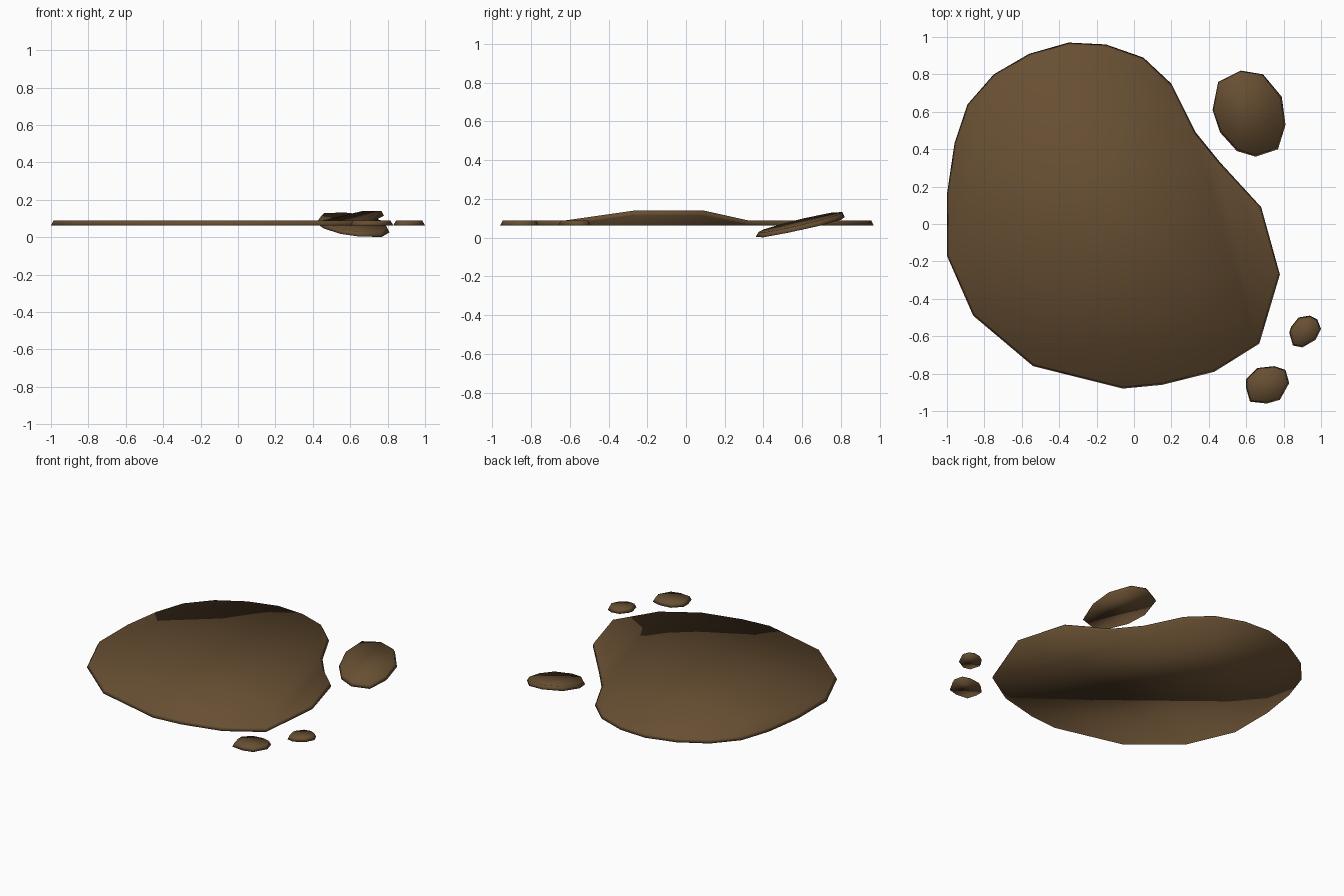
import bpy
import bmesh
from mathutils import Vector

cube = bpy.data.objects.get("Cube")
if cube:
    bpy.data.objects.remove(cube, do_unlink=True)

BASE = 0.062       # underside height of the level patches
THICKNESS = 0.026
BEVEL = 0.014      # how far the upper rim is drawn in


def make_material(name, colour):
    material = bpy.data.materials.new(name)
    material.use_nodes = True
    material.diffuse_color = colour
    shader = material.node_tree.nodes["Principled BSDF"]
    shader.inputs["Base Color"].default_value = colour
    shader.inputs["Roughness"].default_value = 0.9
    return material


mud = make_material("mud brown", (0.135, 0.077, 0.032, 1.0))


def level(x, y):
    return BASE


def make_patch(name, outline, height=level, fold=None):
    """Thin slab over an outline; fold is a pair of rim points joined by a crease."""
    bm = bmesh.new()
    points = [Vector(p) for p in outline]
    centre = sum(points, Vector((0, 0))) / len(points)

    # lower rim at full size, upper rim slightly drawn in
    lower, upper = [], []
    for p in points:
        z = height(p.x, p.y)
        q = p - (p - centre).normalized() * BEVEL
        lower.append(bm.verts.new((p.x, p.y, z)))
        upper.append(bm.verts.new((q.x, q.y, z + THICKNESS)))

    # side wall
    count = len(points)
    for i in range(count):
        j = (i + 1) % count
        bm.faces.new((lower[i], lower[j], upper[j], upper[i]))

    # caps, creased where the flap begins
    for ring in (lower, upper):
        cap = bm.faces.new(ring)
        if fold:
            bmesh.utils.face_split(cap, ring[fold[0]], ring[fold[1]])

    bmesh.ops.recalc_face_normals(bm, faces=bm.faces[:])
    for face in bm.faces:
        face.smooth = True

    mesh = bpy.data.meshes.new(name)
    bm.to_mesh(mesh)
    bm.free()
    mesh.materials.append(mud)
    patch = bpy.data.objects.new(name, mesh)
    bpy.context.scene.collection.objects.link(patch)
    return patch


# Main puddle, with two rim points on its +x side lifted into a flap
main_outline = [
    (-.06, -.88), (.15, -.86), (.43, -.79), (.67, -.64), (.78, -.27),
    (.68, .09), (.46, .33), (.33, .49), (.2, .75), (.05, .89),
    (-.15, .96), (-.35, .97), (-.56, .91), (-.75, .8), (-.89, .64),
    (-.96, .43), (-1, .16), (-1, -.17), (-.86, -.49), (-.54, -.76),
]


def lifted_edge(x, y):
    return BASE + (0.052 if x > 0.6 and y > -0.5 else 0)


make_patch("main_puddle", main_outline, lifted_edge, fold=(3, 6))

# Tilted patch at the back
tilted_outline = [
    (.45, .76), (.57, .82), (.69, .8), (.79, .68), (.81, .53),
    (.77, .4), (.65, .36), (.55, .39), (.46, .49), (.42, .61),
]


def slope(x, y):
    return 0.003 + 0.21 * (y - 0.36) - 0.08 * (x - 0.65)


make_patch("tilted_patch", tilted_outline, slope)

# Two small splashes at the front
make_patch("front_splash", [
    (.6, -.88), (.62, -.95), (.71, -.96), (.78, -.94), (.83, -.85),
    (.81, -.78), (.75, -.76), (.66, -.77), (.6, -.83),
])
make_patch("side_splash", [
    (.83, -.58), (.85, -.65), (.9, -.66), (.97, -.62), (1, -.56),
    (.98, -.51), (.94, -.49), (.88, -.5), (.84, -.55),
])
